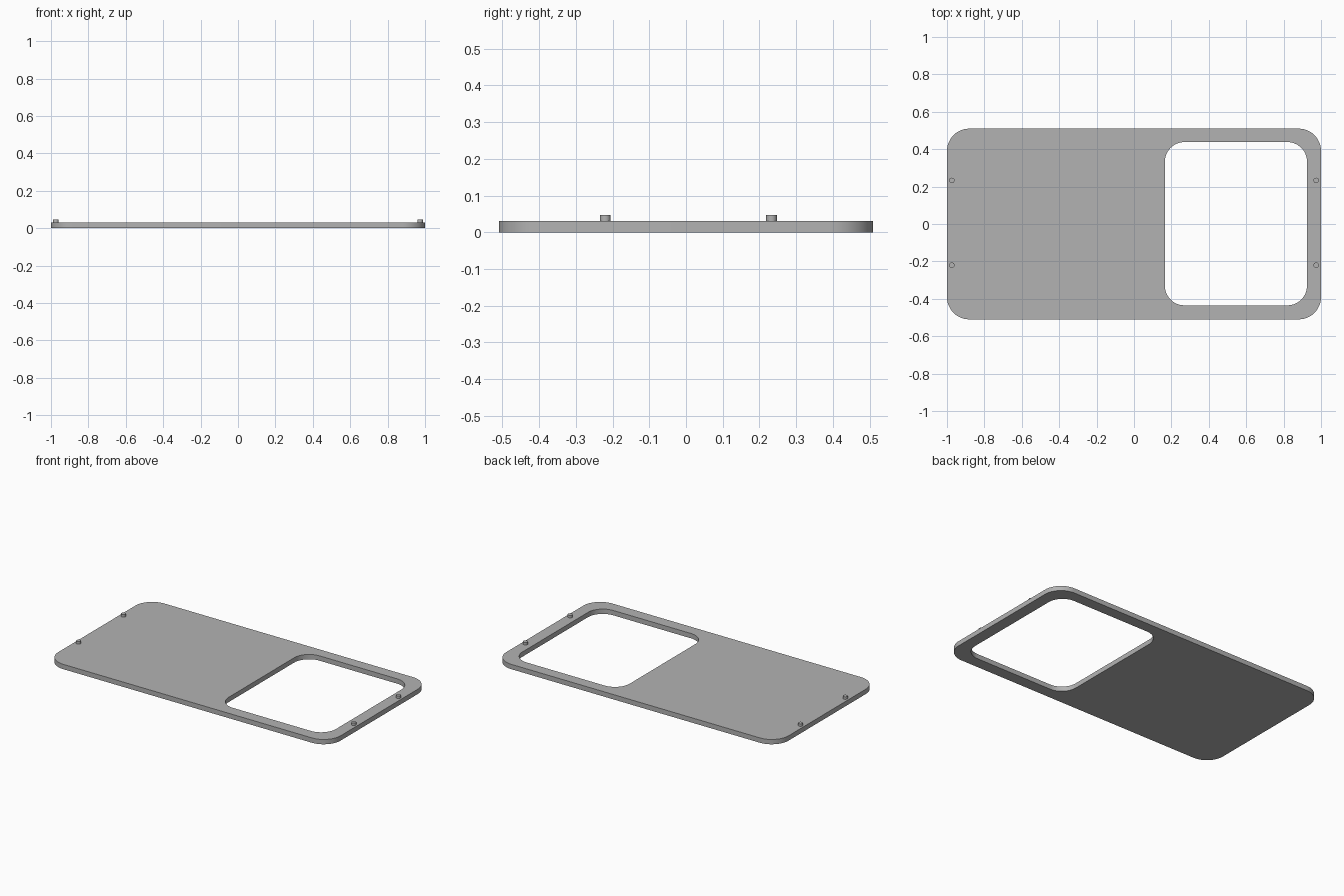
import bpy, bmesh, math

if "Cube" in bpy.data.objects:
    bpy.data.objects.remove(bpy.data.objects["Cube"], do_unlink=True)

THICKNESS = 0.031
PEG_TOP = 0.047

grey = bpy.data.materials.new("plain grey")
grey.use_nodes = True
colour = (0.45, 0.45, 0.45, 1)
grey.diffuse_color = colour
grey.node_tree.nodes["Principled BSDF"].inputs["Base Color"].default_value = colour


def finish(obj):
    """Assign the material and smooth the rounded sides."""
    obj.data.materials.append(grey)
    bpy.ops.object.select_all(action='DESELECT')
    obj.select_set(True)
    bpy.context.view_layer.objects.active = obj
    bpy.ops.object.shade_smooth_by_angle(angle=math.radians(30))


def rounded_loop(bm, x0, x1, y0, y1, radius, steps=12):
    """Closed loop of edges around a rectangle with round corners."""
    corners = [(x1 - radius, y1 - radius), (x0 + radius, y1 - radius),
               (x0 + radius, y0 + radius), (x1 - radius, y0 + radius)]
    verts = []
    for quarter, (cx, cy) in enumerate(corners):
        for i in range(steps + 1):
            a = (quarter + i / steps) * math.pi / 2
            verts.append(bm.verts.new((cx + radius * math.cos(a),
                                       cy + radius * math.sin(a), 0)))
    return [bm.edges.new((v, verts[i - 1])) for i, v in enumerate(verts)]


# Plate with a rounded window opening
bm = bmesh.new()
edges = rounded_loop(bm, -1, 1, -0.51, 0.51, 0.12)
edges += rounded_loop(bm, 0.165, 0.925, -0.435, 0.438, 0.105)
bmesh.ops.triangle_fill(bm, edges=edges, use_beauty=True, normal=(0, 0, 1))
result = bmesh.ops.extrude_face_region(bm, geom=bm.faces[:], use_keep_orig=True)
top = [g for g in result["geom"] if isinstance(g, bmesh.types.BMVert)]
bmesh.ops.translate(bm, verts=top, vec=(0, 0, THICKNESS))
bmesh.ops.recalc_face_normals(bm, faces=bm.faces[:])
mesh = bpy.data.meshes.new("plate")
bm.to_mesh(mesh)
bm.free()
plate = bpy.data.objects.new("plate", mesh)
bpy.context.collection.objects.link(plate)
finish(plate)

# Locating pegs along both short ends
for side, x in (("right", -0.974), ("left", 0.974)):
    for end, y in (("front", -0.22), ("back", 0.233)):
        bpy.ops.mesh.primitive_cylinder_add(
            vertices=24, radius=0.0145, depth=PEG_TOP - THICKNESS,
            location=(x, y, (PEG_TOP + THICKNESS) / 2))
        peg = bpy.context.object
        peg.name = f"peg_{end}_{side}"
        finish(peg)
